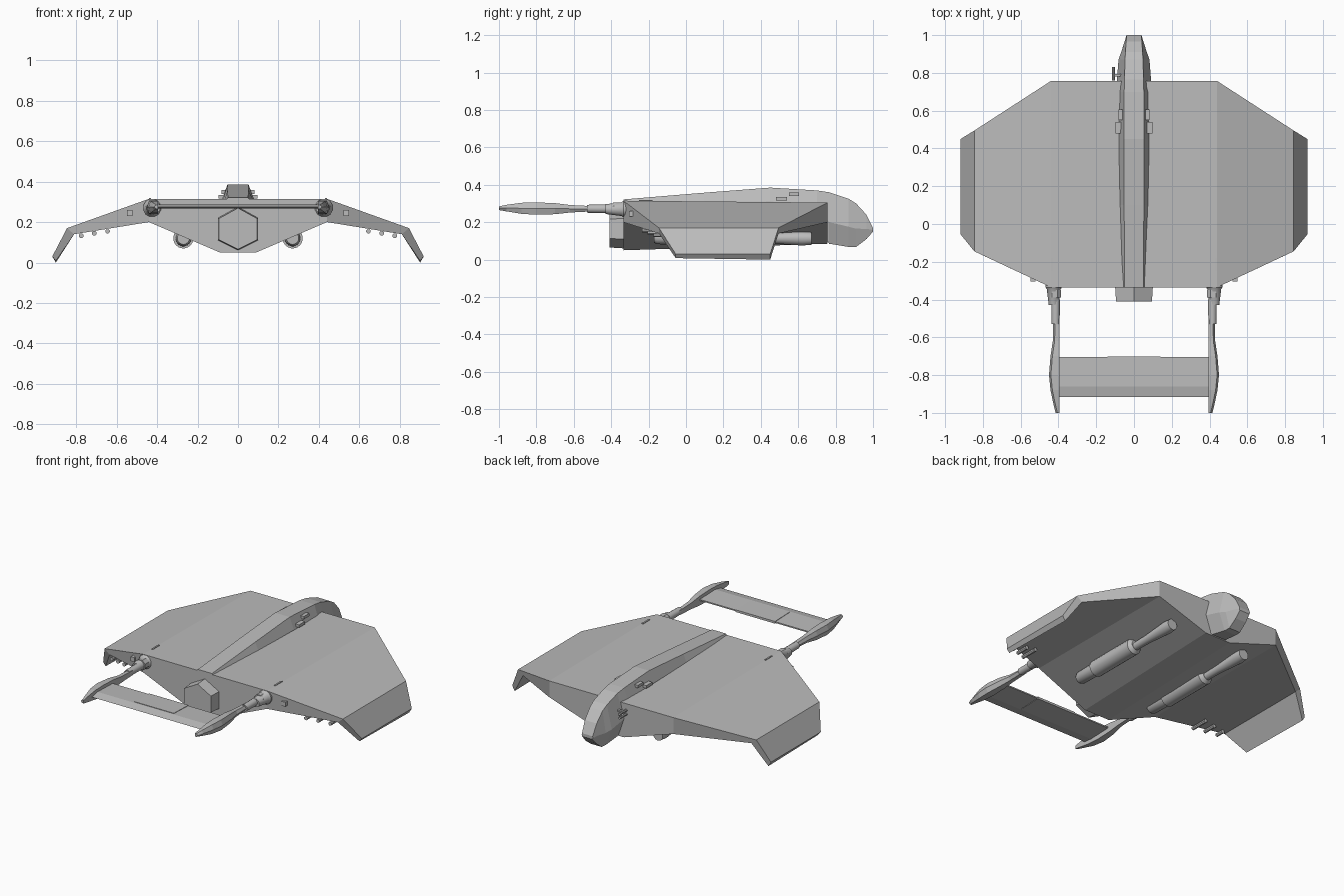
import bpy, bmesh, math
from mathutils import Vector

if "Cube" in bpy.data.objects:
    bpy.data.objects.remove(bpy.data.objects["Cube"], do_unlink=True)

grey = bpy.data.materials.new("Matte grey")
grey.use_nodes = True
grey.diffuse_color = (0.5, 0.5, 0.5, 1)
grey.node_tree.nodes["Principled BSDF"].inputs["Base Color"].default_value = (0.5, 0.5, 0.5, 1)


def loft(name, rings, mirror=False, smooth=False):
    """Skin a list of equal-length rings and cap both ends."""
    bm = bmesh.new()
    loops = [[bm.verts.new(p) for p in ring] for ring in rings]
    n = len(loops[0])
    for a, b in zip(loops, loops[1:]):
        for i in range(n):
            j = (i + 1) % n
            bm.faces.new((a[i], a[j], b[j], b[i]))
    bm.faces.new(loops[0][::-1])
    bm.faces.new(loops[-1])
    bmesh.ops.recalc_face_normals(bm, faces=bm.faces)
    mesh = bpy.data.meshes.new(name)
    bm.to_mesh(mesh)
    bm.free()
    mesh.materials.append(grey)
    obj = bpy.data.objects.new(name, mesh)
    bpy.context.collection.objects.link(obj)
    if mirror:
        obj.modifiers.new("Mirror", 'MIRROR')
    if smooth:
        bpy.ops.object.select_all(action='DESELECT')
        obj.select_set(True)
        bpy.context.view_layer.objects.active = obj
        bpy.ops.object.shade_smooth_by_angle(angle=math.radians(35))
    return obj


def tube(name, x, z, stations, sides=16, mirror=True, squash=1, smooth=True):
    """Round body along y; stations are (y, radius)."""
    angles = [2 * math.pi * (i + 0.5) / sides for i in range(sides)]
    rings = [[(x + r * squash * math.cos(a), y, z + r * math.sin(a)) for a in angles]
             for y, r in stations]
    return loft(name, rings, mirror, smooth)


def box(name, lo, hi, mirror=False):
    ring = lambda y: [(lo[0], y, lo[2]), (hi[0], y, lo[2]), (hi[0], y, hi[2]), (lo[0], y, hi[2])]
    return loft(name, [ring(lo[1]), ring(hi[1])], mirror)


# Wide hull with drooping outer wings and turned-down tips
def rib(top, bottom):
    (xt, yf, yb, zf, zb), (xb, bf, bb, lf, lb) = top, bottom
    return [(xt, yf, zf), (xt, yb, zb), (xb, bb, lb), (xb, bf, lf)]


half = [
    rib((0.09, -0.335, 0.757, 0.315, 0.305), (0.09, -0.335, 0.757, 0.05, 0.085)),
    rib((0.44, -0.335, 0.757, 0.315, 0.305), (0.44, -0.335, 0.757, 0.2, 0.2)),
    rib((0.845, -0.145, 0.495, 0.17, 0.17), (0.81, -0.145, 0.495, 0.14, 0.14)),
    rib((0.918, -0.055, 0.45, 0.03, 0.03), (0.9, -0.055, 0.45, 0.008, 0.0)),
]
flip = [[(-x, y, z) for x, y, z in r] for r in half]
loft("wing_hull", flip[::-1] + half)


# Raised spine ending in a hooked tail
def spine_ring(y, top, low, wt, wm, wb):
    mid = low + (top - low) * 0.42
    return [(wt, y, top), (wm, y, mid), (wb, y, low), (-wb, y, low), (-wm, y, mid), (-wt, y, top)]


loft("spine", [spine_ring(*s) for s in (
    (-0.335, 0.322, 0.27, 0.05, 0.07, 0.07),
    (0.1, 0.358, 0.27, 0.052, 0.075, 0.078),
    (0.45, 0.385, 0.26, 0.052, 0.08, 0.085),
    (0.7, 0.37, 0.2, 0.052, 0.085, 0.085),
    (0.765, 0.36, 0.085, 0.05, 0.09, 0.05),
    (0.87, 0.325, 0.068, 0.048, 0.082, 0.042),
    (0.91, 0.3, 0.068, 0.045, 0.068, 0.04),
    (0.965, 0.24, 0.11, 0.042, 0.05, 0.038),
    (1.0, 0.17, 0.15, 0.038, 0.04, 0.036))])


# Six-sided front box
def hexagon(y, k):
    pts = ((0, 0.11), (0.1, 0.055), (0.1, -0.055), (0, -0.105), (-0.1, -0.055), (-0.1, 0.055))
    return [(x * k, y, 0.165 + z * k) for x, z in pts]


loft("front_box", [hexagon(-0.41, 0.95), hexagon(-0.33, 1.0)])

# Booms: round fairing, sleeve, then a flattened blade
tube("boom_fairing", 0.425, 0.27, [(-0.17, 0.035), (-0.335, 0.045), (-0.345, 0.038), (-0.43, 0.027)], 12)
tube("boom_sleeve", 0.415, 0.272, [(-0.4, 0.024), (-0.53, 0.022)], 12)
tube("boom_collar", 0.42, 0.272, [(-0.35, 0.036), (-0.39, 0.036)], 8, smooth=False)


def blade(y, outer, low, high):
    m = (low + high) / 2
    return [(0.395, y, low), (outer - 0.01, y, low), (outer, y, m), (outer - 0.01, y, high), (0.395, y, high)]


loft("boom_blade", [blade(*s) for s in (
    (-0.5, 0.428, 0.258, 0.286), (-0.62, 0.43, 0.252, 0.292), (-0.7, 0.442, 0.243, 0.302),
    (-0.8, 0.45, 0.24, 0.306), (-0.88, 0.442, 0.245, 0.304), (-0.96, 0.425, 0.258, 0.293),
    (-1.0, 0.415, 0.265, 0.285))], True)

# Cross plane between the booms, with its raised centre panel
section = ((-0.917, 0.274), (-0.86, 0.286), (-0.705, 0.281), (-0.705, 0.273), (-0.86, 0.268))
loft("stabiliser", [[(x, y, z) for y, z in section] for x in (-0.4, 0.4)])
panel = ((-0.85, 0.288), (-0.702, 0.284), (-0.702, 0.27), (-0.85, 0.266))
loft("stabiliser_panel", [[(x, y, z) for y, z in panel] for x in (-0.14, 0.14)])

# Belly pods with flared rear cones
tube("belly_pod", 0.27, 0.12, [(-0.17, 0.03), (-0.155, 0.038), (-0.02, 0.04),
                               (-0.02, 0.05), (0.32, 0.05), (0.34, 0.03)], 20)
tube("belly_cone", 0.27, 0.113, [(0.3, 0.023), (0.45, 0.026), (0.62, 0.038), (0.67, 0.034)], 20)

# Small fittings on the spine, tail and wing
box("lower_spine_light", (0.07, 0.48, 0.317), (0.097, 0.54, 0.335), True)
box("upper_spine_light", (0.06, 0.55, 0.34), (0.082, 0.605, 0.358), True)
for i, z in enumerate((0.24, 0.265)):
    tube("tail_probe_%d" % i, -0.108, z, [(0.76, 0.008), (0.83, 0.008)], 8, mirror=False)
    box("tail_probe_arm_%d" % i, (-0.11, 0.78, z - 0.005), (-0.07, 0.795, z + 0.005))
for i, (x, z) in enumerate(((0.645, 0.155), (0.71, 0.145), (0.775, 0.132))):
    tube("wing_stub_%d" % i, x, z, [(-0.235 + 0.03 * i, 0.012), (-0.12, 0.012)], 8)
tube("wing_lamp", 0.535, 0.245, [(-0.305, 0.02), (-0.25, 0.02)], 4, smooth=False)
box("wing_hatch", (0.43, -0.25, 0.31), (0.44, -0.18, 0.318), True)
